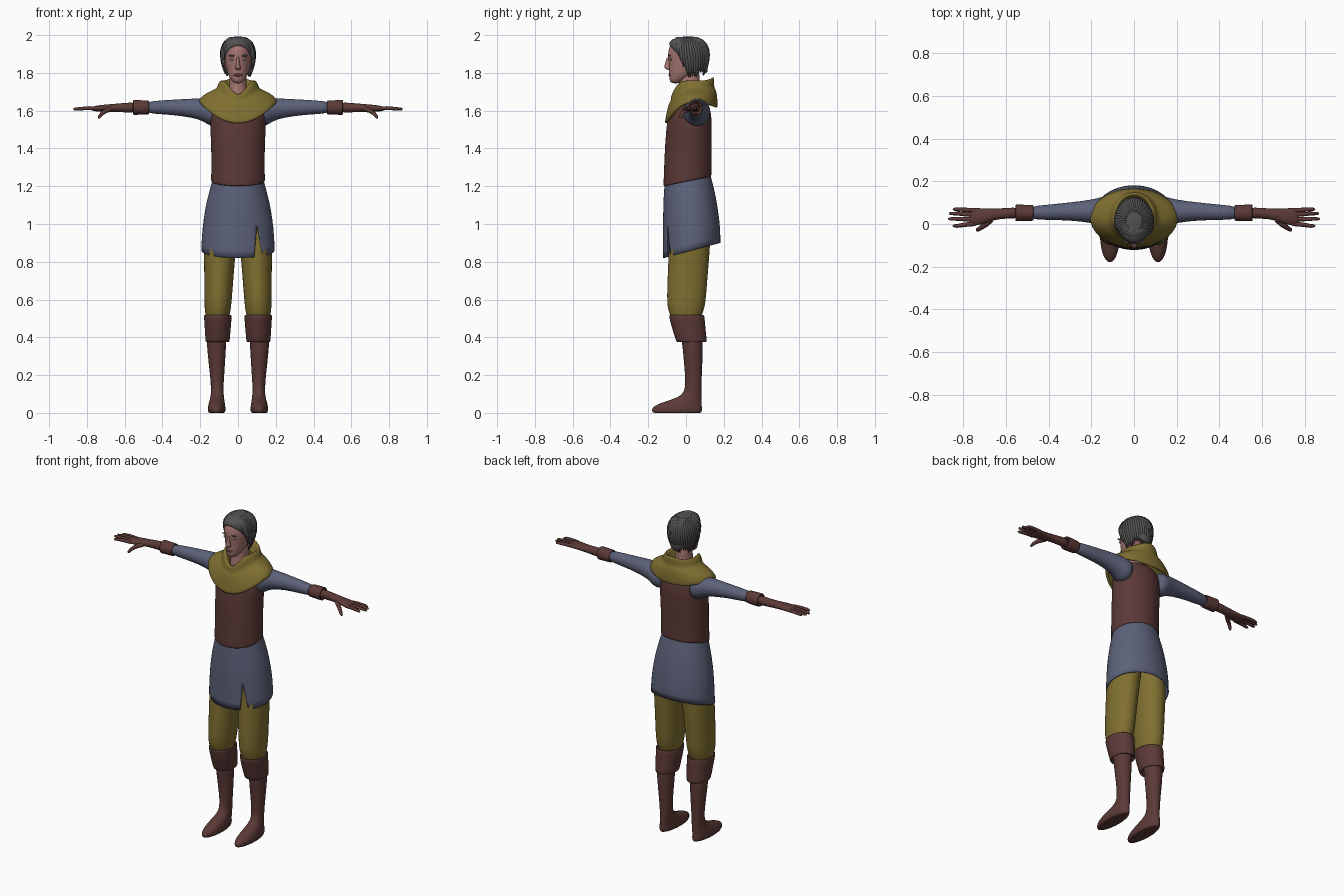
import bpy, bmesh, math, random
from mathutils import Vector, Matrix

random.seed(4)


def material(name, r, g, b):
    m = bpy.data.materials.new(name)
    m.diffuse_color = (r, g, b, 1)
    return m


SKIN = material("skin", 0.38, 0.18, 0.165)
HAIR = material("dark grey hair", 0.085, 0.085, 0.085)
CLOTH = material("mustard cloth", 0.215, 0.16, 0.03)
LEATHER = material("brown leather", 0.105, 0.042, 0.038)
BLUE = material("slate blue cloth", 0.107, 0.12, 0.19)
LIPS = material("lips", 0.13, 0.035, 0.035)
EYE = material("eye grey", 0.25, 0.22, 0.22)


def finish(name, me, mat, mirror=False, subsurf=True):
    me.materials.clear()
    me.materials.append(mat)
    for p in me.polygons:
        p.use_smooth = True
        p.material_index = 0
    ob = bpy.data.objects.new(name, me)
    bpy.context.collection.objects.link(ob)
    if mirror:
        ob.modifiers.new("mirror", 'MIRROR')
    if subsurf:
        s = ob.modifiers.new("smooth", 'SUBSURF')
        s.levels = s.render_levels = 1
    return ob


def upright(cx, cy, rx, ry, zf, zs=None, zb=None, p=1):
    """Ellipse ring whose height differs at front, side and back."""
    zs = zf if zs is None else zs
    zb = zs if zb is None else zb

    def point(a):
        c, s = math.cos(a), math.sin(a)
        z = zs + ((zf if s < 0 else zb) - zs) * abs(s) ** p
        return (cx + rx * c, cy + ry * s, z)
    return point


def sideways(x, cy, cz, ry, rz):
    return lambda a: (x, cy + ry * math.cos(a), cz + rz * math.sin(a))


def loft(name, rings, mat, mirror=False, cap=True, kind=upright, n=28):
    bm = bmesh.new()
    rows = []
    for r in rings:
        f = kind(*r)
        rows.append([bm.verts.new(f(2 * math.pi * i / n)) for i in range(n)])
    for a, b in zip(rows, rows[1:]):
        for i in range(n):
            j = (i + 1) % n
            bm.faces.new((a[i], a[j], b[j], b[i]))
    if cap:
        bm.faces.new(rows[0][::-1])
        bm.faces.new(rows[-1])
    bmesh.ops.recalc_face_normals(bm, faces=bm.faces)
    me = bpy.data.meshes.new(name)
    bm.to_mesh(me)
    bm.free()
    return finish(name, me, mat, mirror)


def tubes(name, paths, radius, mat, mirror=False):
    """Tapered round strands; every path point is (x, y, z, thickness)."""
    cu = bpy.data.curves.new(name, 'CURVE')
    cu.dimensions = '3D'
    cu.bevel_depth = radius
    cu.bevel_resolution = 2
    cu.use_fill_caps = True
    for path in paths:
        sp = cu.splines.new('POLY')
        sp.points.add(len(path) - 1)
        for pt, (x, y, z, t) in zip(sp.points, path):
            pt.co = (x, y, z, 1)
            pt.radius = t
    tmp = bpy.data.objects.new(name + " path", cu)
    bpy.context.collection.objects.link(tmp)
    dg = bpy.context.evaluated_depsgraph_get()
    me = bpy.data.meshes.new_from_object(tmp.evaluated_get(dg))
    bpy.data.objects.remove(tmp)
    return finish(name, me, mat, mirror, subsurf=False)


def ball(name, loc, size, mat, mirror=False):
    bm = bmesh.new()
    bmesh.ops.create_uvsphere(bm, u_segments=16, v_segments=10, radius=1,
                              matrix=Matrix.Translation(loc) @ Matrix.Diagonal((*size, 1)))
    me = bpy.data.meshes.new(name)
    bm.to_mesh(me)
    bm.free()
    return finish(name, me, mat, mirror, subsurf=False)


# Boots, with turned-down cuffs
loft("boot", [
    (.113, -.045, .036, .115, 0), (.113, -.048, .043, .13, 0), (.113, -.048, .048, .134, .015),
    (.113, -.046, .046, .13, .035), (.112, -.018, .041, .102, .058), (.11, .022, .036, .06, .082),
    (.11, .036, .033, .045, .11), (.11, .04, .034, .042, .16), (.112, .038, .044, .049, .27),
    (.115, .035, .053, .056, .38), (.11, .02, .055, .06, .48)], LEATHER, True)
loft("boot_cuff", [
    (.11, .03, .05, .06, .40), (.108, .03, .056, .07, .374), (.108, .03, .063, .08, .374),
    (.108, .027, .065, .083, .39), (.107, .012, .07, .09, .46), (.107, .004, .074, .095, .51),
    (.107, .003, .072, .092, .519), (.107, .003, .065, .084, .517), (.107, .003, .055, .07, .49)],
    LEATHER, True)

# Trousers
loft("trouser_leg", [
    (.11, .0, .055, .07, .48), (.108, .0, .064, .084, .515), (.107, .0, .071, .1, .56),
    (.105, .003, .074, .104, .62), (.1, .01, .079, .107, .75), (.096, .018, .085, .109, .87),
    (.09, .02, .09, .11, .93), (.075, .02, .078, .1, 1.06)], CLOTH, True)

# Tunic skirt with a front slit
skirt = loft("tunic_skirt", [
    (0, .007, .133, .118, 1.23, 1.25, 1.28), (0, .01, .142, .127, 1.19, 1.21, 1.235),
    (0, .02, .168, .141, 1.10, 1.12, 1.14), (0, .026, .185, .149, 1.0, 1.02, 1.04),
    (0, .03, .193, .153, .90, .93, .97), (0, .03, .196, .153, .82, .86, .90)], BLUE, cap=False)
sol = skirt.modifiers.new("thickness", 'SOLIDIFY')
sol.thickness = .006
bm = bmesh.new()
front, back = [[bm.verts.new((x, y, z)) for x, z in ((.10, .99), (.083, .78), (.139, .78))]
               for y in (-.3, -.02)]
bm.faces.new(front)
bm.faces.new(back[::-1])
for i in range(3):
    j = (i + 1) % 3
    bm.faces.new((front[i], back[i], back[j], front[j]))
bmesh.ops.recalc_face_normals(bm, faces=bm.faces)
me = bpy.data.meshes.new("slit_cutter")
bm.to_mesh(me)
bm.free()
cutter = finish("slit_cutter", me, BLUE, subsurf=False)
cutter.hide_render = True
cutter.hide_set(True)
cut = skirt.modifiers.new("slit", 'BOOLEAN')
cut.operation = 'DIFFERENCE'
cut.object = cutter

# Vest
loft("vest", [
    (0, .007, .12, .105, 1.215, 1.24, 1.265), (0, .007, .137, .121, 1.2, 1.225, 1.25),
    (0, .007, .144, .128, 1.2, 1.225, 1.25), (0, .008, .143, .127, 1.23, 1.25, 1.27),
    (0, .01, .141, .125, 1.36), (0, .016, .147, .122, 1.5), (0, .02, .15, .116, 1.58),
    (0, .025, .13, .095, 1.64), (0, .03, .08, .06, 1.67)], LEATHER)

# Sleeves, bracers and gloves
loft("sleeve", [
    (.09, .055, 1.585, .07, .065), (.14, .055, 1.59, .075, .074), (.165, .058, 1.597, .066, .067),
    (.2, .06, 1.61, .054, .056), (.3, .059, 1.617, .042, .044), (.4, .055, 1.618, .036, .037),
    (.5, .052, 1.617, .031, .031)], BLUE, True, kind=sideways)
loft("sleeve_cuff", [
    (.48, .052, 1.617, .028, .028), (.47, .052, 1.617, .033, .033), (.472, .052, 1.617, .038, .038),
    (.51, .052, 1.617, .038, .038), (.55, .052, 1.617, .04, .04), (.556, .052, 1.617, .038, .038),
    (.555, .052, 1.617, .032, .032), (.54, .052, 1.617, .026, .026)], LEATHER, True, kind=sideways)
loft("glove", [
    (.53, .052, 1.617, .029, .03), (.6, .051, 1.616, .024, .025), (.66, .045, 1.615, .027, .021),
    (.71, .036, 1.613, .038, .019), (.755, .033, 1.611, .043, .015), (.775, .032, 1.61, .038, .01)],
    LEATHER, True, kind=sideways, n=20)
fingers = []
for y0, y1, x1 in ((.064, .069, .85), (.044, .049, .868), (.022, .024, .872), (.001, -.009, .85)):
    fingers.append([(.745, y0, 1.612, 1), (.79, y0 * .6 + y1 * .4, 1.613, 1),
                    (.83, y1, 1.611, .85), (x1 - .007, y1, 1.608, .7), (x1, y1, 1.607, .3)])
fingers.append([(.67, .02, 1.61, 1.3), (.70, -.005, 1.6, 1.25), (.722, -.02, 1.583, 1),
                (.735, -.028, 1.566, .8), (.738, -.03, 1.559, .3)])
tubes("glove_fingers", fingers, .0105, LEATHER, True)

# Cowl draped over the shoulders
loft("cowl", [
    (0, .03, .19, .125, 1.535, 1.64, 1.62, 2), (0, .028, .206, .139, 1.53, 1.64, 1.612, 2),
    (0, .028, .208, .14, 1.545, 1.658, 1.63, 2), (0, .032, .185, .134, 1.59, 1.684, 1.67, 2),
    (0, .034, .138, .127, 1.635, 1.708, 1.705, 2), (0, .035, .113, .114, 1.655, 1.718, 1.72, 2),
    (0, .035, .108, .115, 1.668, 1.735, 1.745, 3), (0, .036, .098, .113, 1.685, 1.755, 1.772, 4),
    (0, .037, .088, .105, 1.688, 1.762, 1.78, 5), (0, .038, .078, .092, 1.68, 1.752, 1.768, 5),
    (0, .04, .06, .07, 1.64, 1.70, 1.72, 3)], CLOTH, cap=False, n=40)

# Neck and head
loft("neck", [
    (0, .03, .06, .07, 1.63), (0, .022, .056, .068, 1.675), (0, .018, .047, .056, 1.71),
    (0, .018, .045, .054, 1.76), (0, .02, .045, .054, 1.82)], SKIN)
loft("head", [
    (0, -.052, .016, .018, 1.744), (0, -.046, .034, .04, 1.752, 1.758, 1.764),
    (0, -.022, .05, .068, 1.782, 1.785, 1.79), (0, 0, .063, .09, 1.82),
    (0, .005, .069, .097, 1.86), (0, .008, .073, .105, 1.895), (0, .01, .073, .102, 1.93),
    (0, .01, .058, .085, 1.965), (0, .01, .03, .04, 1.982)], SKIN)
loft("nose", [
    (0, -.088, .009, .008, 1.815), (0, -.094, .017, .02, 1.823), (0, -.095, .014, .023, 1.833),
    (0, -.092, .009, .018, 1.852), (0, -.09, .008, .012, 1.888)], SKIN, n=12)
ball("lips", (0, -.086, 1.789), (.024, .006, .008), LIPS)
ball("eye", (.03, -.081, 1.871), (.013, .006, .006), EYE, True)
ball("eyebrow", (.031, -.086, 1.891), (.019, .006, .004), HAIR, True)
ball("ear", (.069, .018, 1.85), (.01, .016, .027), SKIN, True)

# Hair: a cap with swept strands over it
loft("hair_cap", [
    (0, .02, .068, .088, 1.95, 1.87, 1.80, 2), (0, .016, .08, .098, 1.94, 1.86, 1.79, 2),
    (0, .014, .087, .106, 1.952, 1.905, 1.87, 2), (0, .012, .08, .098, 1.97, 1.955, 1.945, 2),
    (0, .012, .055, .07, 1.985), (0, .012, .02, .025, 1.993)], HAIR)
strands = []
COUNT = 46
for i in range(COUNT):
    az = 2 * math.pi * i / COUNT
    s = math.sin(az)
    if s < -.6:
        low = 1.94
    elif s < 0:
        low = 1.815 + .115 * (s / .6) ** 2
    else:
        low = 1.785 + .01 * s
    low += random.uniform(-.012, .014)
    path = []
    for k in range(11):
        t = k / 10
        z = 1.986 - (1.986 - low) * t ** 1.5
        h = z - 1.9
        f = math.sqrt(1 - (h / .095) ** 2) if h > 0 else 1 - .25 * (h / .125) ** 2
        a = az + .3 * (t - 1)
        path.append((.083 * f * math.cos(a), .013 + .101 * f * math.sin(a), z,
                     .35 + .65 * min(1, t * 3) if t < .6 else 1 - .85 * ((t - .6) / .4) ** 2))
    strands.append(path)
tubes("hair_strands", strands, .0125, HAIR)
